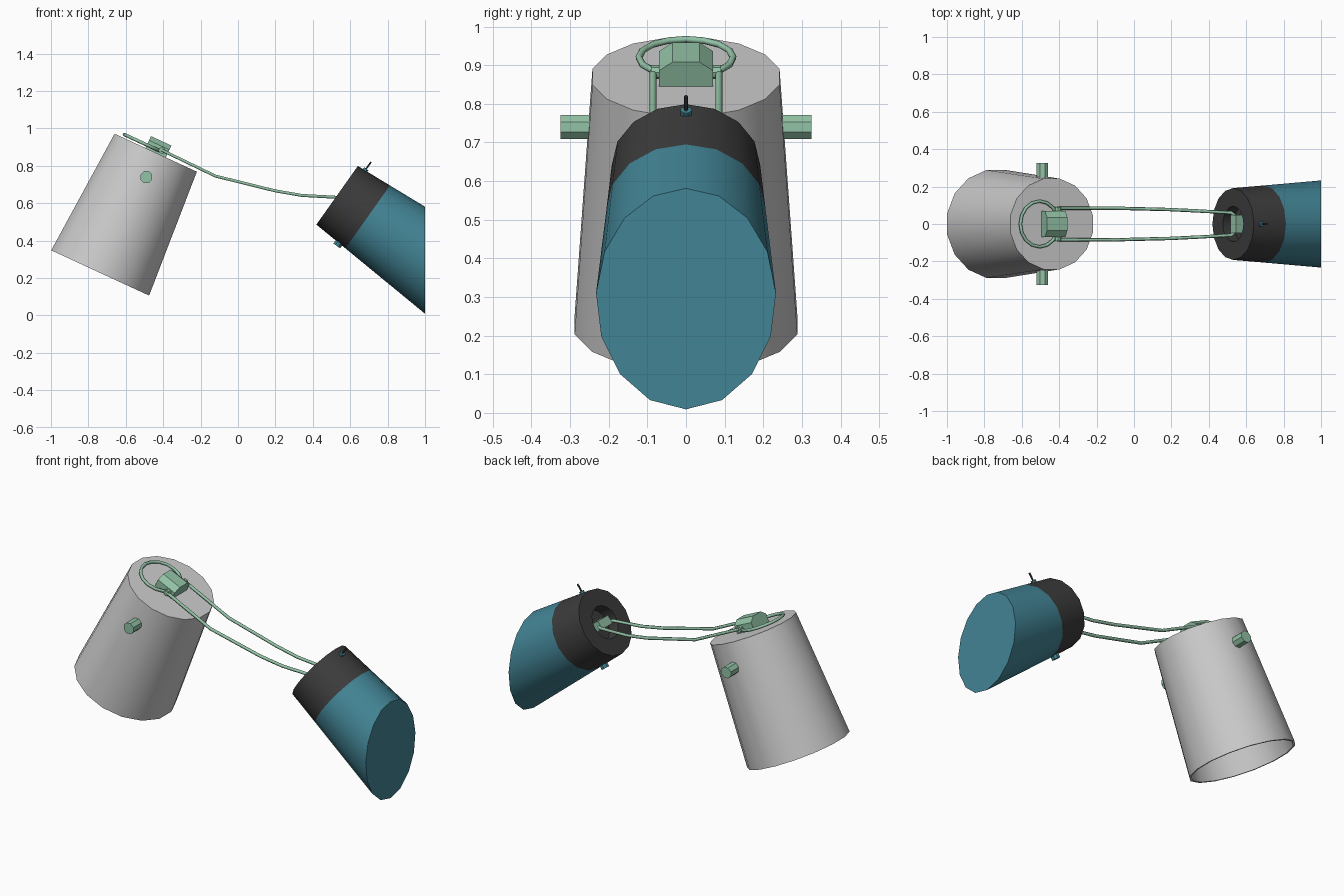
import bpy, bmesh
from math import sin, cos, pi, radians
from mathutils import Matrix, Vector

if "Cube" in bpy.data.objects:
    bpy.data.objects.remove(bpy.data.objects["Cube"], do_unlink=True)


def material(name, rgb):
    m = bpy.data.materials.new(name)
    m.use_nodes = True
    m.diffuse_color = (*rgb, 1)
    m.node_tree.nodes["Principled BSDF"].inputs["Base Color"].default_value = (*rgb, 1)
    return m


GREY = material("light grey", (0.60, 0.60, 0.60))
TEAL = material("teal", (0.055, 0.23, 0.30))
BLACK = material("charcoal", (0.045, 0.045, 0.045))
GREEN = material("pale green", (0.29, 0.54, 0.38))

# Frames: bucket top (z outward), canister mouth (z into the canister)
BUCKET = Matrix.Translation((-0.44, 0, 0.87)) @ Matrix.Rotation(radians(24.8), 4, 'Y')
CANISTER = Matrix.Translation((0.53, 0, 0.6425)) @ Matrix.Rotation(radians(125.3), 4, 'Y')


def shade(ob):
    bpy.ops.object.select_all(action='DESELECT')
    ob.select_set(True)
    bpy.context.view_layer.objects.active = ob
    bpy.ops.object.shade_smooth_by_angle(angle=radians(30))


def finish(name, bm, mat):
    bmesh.ops.recalc_face_normals(bm, faces=bm.faces)
    me = bpy.data.meshes.new(name)
    bm.to_mesh(me)
    bm.free()
    ob = bpy.data.objects.new(name, me)
    bpy.context.collection.objects.link(ob)
    me.materials.append(mat)
    shade(ob)
    return ob


def lathe(profile, frame, sides=16, turn=0.0):
    """Spin (radius, height) points around the frame's z axis."""
    bm = bmesh.new()
    rings = []
    for r, h in profile:
        if r == 0:
            rings.append([bm.verts.new((0, 0, h))])
        else:
            angles = [2 * pi * (i + turn) / sides for i in range(sides)]
            rings.append([bm.verts.new((r * cos(a), r * sin(a), h)) for a in angles])
    for a, b in zip(rings, rings[1:]):
        if len(a) == 1:
            bm.faces.new(b)
        elif len(b) == 1:
            bm.faces.new(a)
        else:
            for i in range(sides):
                j = (i + 1) % sides
                bm.faces.new((a[i], a[j], b[j], b[i]))
    loose = [v for v in bm.verts if not v.link_faces]
    bmesh.ops.delete(bm, geom=loose, context='VERTS')
    bm.transform(frame)
    return bm


def rod(name, points, mat, radius, closed=False):
    cu = bpy.data.curves.new(name, 'CURVE')
    cu.dimensions = '3D'
    cu.bevel_depth = radius
    cu.bevel_resolution = 1
    cu.use_fill_caps = True
    sp = cu.splines.new('POLY')
    sp.points.add(len(points) - 1)
    for p, co in zip(sp.points, points):
        p.co = (*co, 1)
    sp.use_cyclic_u = closed
    ob = bpy.data.objects.new(name, cu)
    bpy.context.collection.objects.link(ob)
    cu.materials.append(mat)
    bpy.ops.object.select_all(action='DESELECT')
    ob.select_set(True)
    bpy.context.view_layer.objects.active = ob
    bpy.ops.object.convert(target='MESH')
    return ob


def cylinder(name, frame, radius, z0, z1, mat, sides=8):
    return finish(name, lathe([(0, z0), (radius, z0), (radius, z1), (0, z1)],
                              frame, sides, 0.5), mat)


# Hollow bucket, open at the bottom
finish("bucket", lathe([(0, 0), (0.247, 0), (0.294, -0.708), (0.282, -0.708),
                        (0.235, -0.02), (0, -0.02)], BUCKET, turn=0.5), GREY)

# Side pegs on the bucket
for side, label in ((1, "left"), (-1, "right")):
    frame = Matrix.Translation((-0.49, 0, 0.74)) @ Matrix.Rotation(-side * pi / 2, 4, 'X')
    cylinder(label + "_peg", frame, 0.034, 0.2, 0.325, GREEN)

# Arched clamp on the bucket top
bm = bmesh.new()
arch = [(-0.07, 0), (-0.07, 0.045), (-0.035, 0.07), (0.035, 0.07), (0.07, 0.045), (0.07, 0)]
face = bm.faces.new([bm.verts.new((-0.06, y, z)) for y, z in arch])
ext = bmesh.ops.extrude_face_region(bm, geom=[face], use_keep_orig=True)
moved = [g for g in ext["geom"] if isinstance(g, bmesh.types.BMVert)]
bmesh.ops.translate(bm, verts=moved, vec=(0.12, 0, 0))
bm.transform(BUCKET)
finish("clamp", bm, GREEN)

# Cross pin holding the handle legs
pin = BUCKET @ Matrix.Translation((0.025, 0, 0.025)) @ Matrix.Rotation(pi / 2, 4, 'X')
cylinder("clamp_pin", pin, 0.018, -0.09, 0.09, GREEN)

# Handle ring and two legs
ring = []
for i in range(16):
    a = 2 * pi * i / 16
    ring.append(BUCKET @ Vector((-0.08 + 0.113 * cos(a), 0.122 * sin(a), 0.018)))
rod("handle_ring", ring, GREEN, 0.009, True)
leg = [(-0.41, 0.085, 0.885), (-0.12, 0.085, 0.745), (0.2, 0.077, 0.666),
       (0.34, 0.07, 0.642), (0.52, 0.06, 0.632), (0.55, 0.035, 0.625)]
for side, label in ((1, "left"), (-1, "right")):
    rod(label + "_handle_leg", [(x, side * y, z) for x, y, z in leg], GREEN, 0.009)

# Canister collar with a recessed mouth
finish("collar", lathe([(0, 0.07), (0.095, 0.07), (0.095, 0), (0.192, 0),
                        (0.206, 0.2)], CANISTER), BLACK)

# Canister body, cut off by an upright plane
bm = lathe([(0.206, 0.2), (0.256, 0.9)], CANISTER)
cut = bmesh.ops.bisect_plane(bm, geom=bm.verts[:] + bm.edges[:] + bm.faces[:],
                             plane_co=(1, 0, 0), plane_no=(1, 0, 0), clear_outer=True)
edges = [g for g in cut["geom_cut"] if isinstance(g, bmesh.types.BMEdge)]
bmesh.ops.edgeloop_fill(bm, edges=edges)
finish("canister_body", bm, TEAL)

# Block inside the mouth that joins the legs
bm = bmesh.new()
bmesh.ops.create_cube(bm, size=1)
bm.transform(CANISTER @ Matrix.Translation((0, 0, 0.03))
             @ Matrix.Diagonal((0.05, 0.095, 0.06, 1)))
finish("joint_block", bm, GREEN)

# Antenna above, small nub below
up = CANISTER @ Matrix.Translation((0, 0, 0.045)) @ Matrix.Rotation(-pi / 2, 4, 'Y')
cylinder("antenna_base", up, 0.015, 0.17, 0.206, TEAL)
cylinder("antenna", up, 0.005, 0.18, 0.25, BLACK, 6)
down = CANISTER @ Matrix.Translation((0, 0, 0.155)) @ Matrix.Rotation(pi / 2, 4, 'Y')
cylinder("lower_nub", down, 0.024, 0.18, 0.222, TEAL)
